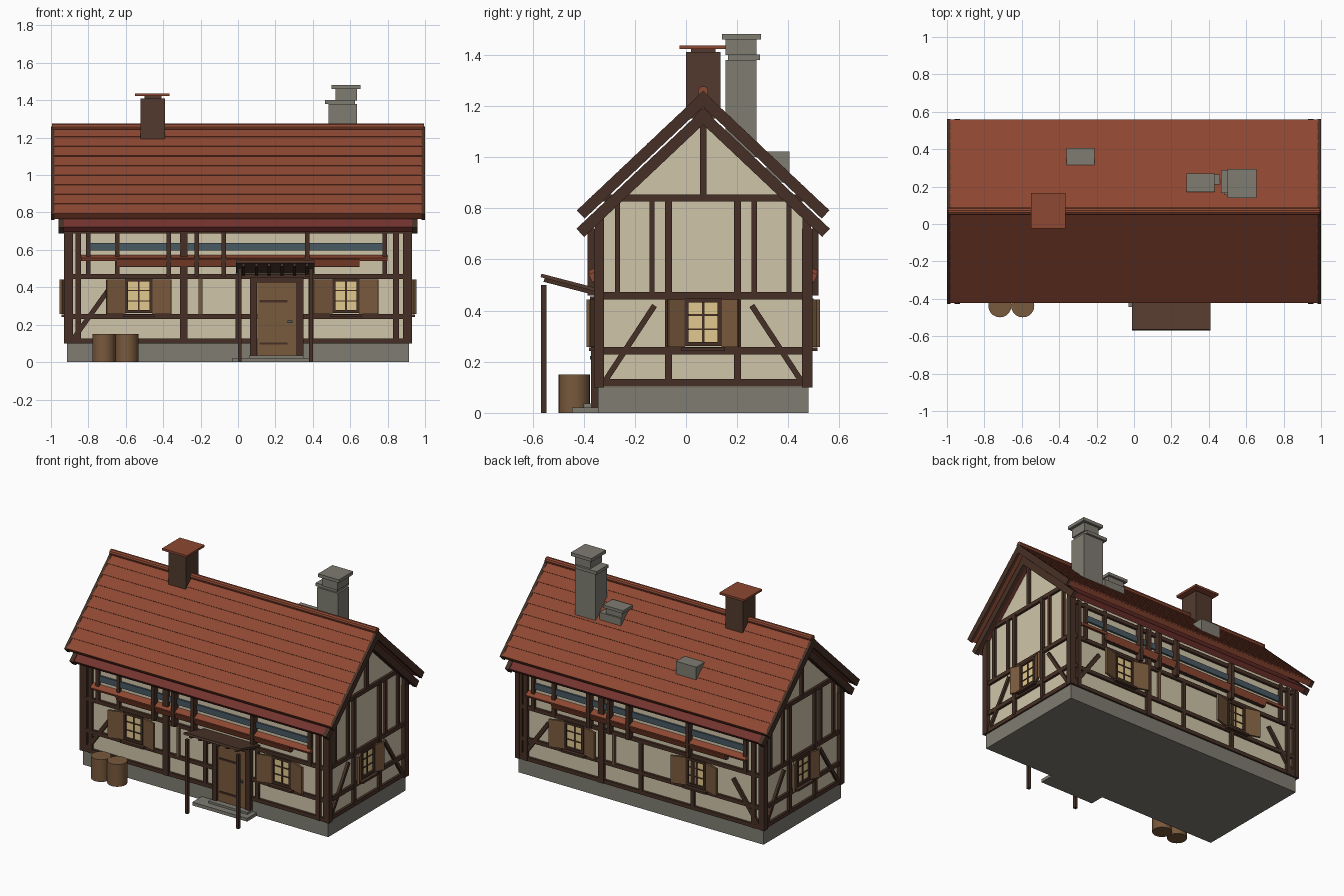
import bpy, bmesh, math
from mathutils import Matrix, Vector

cube = bpy.data.objects.get("Cube")
if cube:
    bpy.data.objects.remove(cube, do_unlink=True)


def material(name, rgb):
    m = bpy.data.materials.new(name)
    m.use_nodes = True
    m.diffuse_color = (*rgb, 1)
    m.node_tree.nodes["Principled BSDF"].inputs["Base Color"].default_value = (*rgb, 1)
    return m


TILE = material("red tile", (.27, .065, .032))
EAVE = material("dark red", (.17, .034, .028))
TIMBER = material("dark timber", (.062, .03, .019))
PLASTER = material("cream plaster", (.63, .56, .4))
STONE = material("grey stone", (.21, .2, .165))
WOOD = material("brown wood", (.19, .1, .045))
GLASS = material("warm glass", (.75, .58, .27))
SLATE = material("slate blue", (.065, .1, .125))
BROWN = material("dark brown", (.085, .042, .027))

YC = .067                      # ridge line
SLOPE = math.atan(.944)
ONE = Matrix.Identity(4)
parts = {}


def part(name, mat):
    """One mesh per named part; boxes are collected into it."""
    if name not in parts:
        parts[name] = (bmesh.new(), mat)
    return parts[name][0]


def box(name, mat, frame, center, size, turn=ONE):
    m = frame @ Matrix.Translation(center) @ turn @ Matrix.Diagonal((*size, 1))
    bmesh.ops.create_cube(part(name, mat), size=1, matrix=m)


def span(name, mat, lo, hi):
    lo, hi = Vector(lo), Vector(hi)
    box(name, mat, ONE, (lo + hi) / 2, hi - lo)


def frame(origin, u, v, w):
    m = Matrix((u, v, w)).transposed().to_4x4()
    m.translation = origin
    return m


# Wall frames: across, up, outward
FRONT = frame((0, -.34, 0), (1, 0, 0), (0, 0, 1), (0, -1, 0))
BACK = frame((0, .474, 0), (-1, 0, 0), (0, 0, 1), (0, 1, 0))
RIGHT = frame((.905, YC, 0), (0, 1, 0), (0, 0, 1), (1, 0, 0))
LEFT = frame((-.905, YC, 0), (0, -1, 0), (0, 0, 1), (-1, 0, 0))


def beam(name, wall, a, b, w=.026, d=.016):
    """Timber between two wall points."""
    a, b = Vector(a), Vector(b)
    turn = Matrix.Rotation(math.atan2(b.y - a.y, b.x - a.x), 4, 'Z')
    box(name, TIMBER, wall, (*((a + b) / 2), 0), ((b - a).length, w, 2 * d), turn)


def window(name, wall, u, shutter, z=.355, w=.13, h=.17):
    box(name + "_pane", GLASS, wall, (u, z, .008), (w, h, .008))
    for s in (-1, 1):
        box(name + "_frame", TIMBER, wall, (u + s * w / 2, z, .01), (.016, h + .016, .03))
        box(name + "_frame", TIMBER, wall, (u, z + s * h / 2, .01), (w, .016, .03))
        box(name + "_frame", TIMBER, wall, (u, z + s * .028, .012), (w, .007, .008))
        # Shutters stand slightly open
        turn = Matrix.Rotation(-s * math.atan2(.03, shutter), 4, 'Y')
        box(name + "_shutters", WOOD, wall, (u + s * (w / 2 + .008 + shutter / 2), z - .005, .028),
            (shutter * 1.04, .185, .014), turn)
    box(name + "_frame", TIMBER, wall, (u, z, .012), (.009, h, .01))
    box(name + "_sill", TIMBER, wall, (u, z - .107, .02), (w + .04, .014, .04))


# Foundation and plaster body with gables
span("foundation", STONE, (-.915, -.345, 0), (.915, .479, .1))
bm = part("plaster_walls", PLASTER)
outline = [(-.407, .09), (.407, .09), (.407, .75), (0, 1.14), (-.407, .75)]
face = bm.faces.new([bm.verts.new((-.905, YC + y, z)) for y, z in outline])
ext = bmesh.ops.extrude_face_region(bm, geom=[face])
bmesh.ops.translate(bm, vec=(1.81, 0, 0),
                    verts=[v for v in ext["geom"] if isinstance(v, bmesh.types.BMVert)])

# Long wall framing
for label, wall in (("front", FRONT), ("back", BACK)):
    n = label + "_timbers"
    for z in (.113, .243, .458, .70):
        beam(n, wall, (-.92, z), (.92, z))
    for u in (-.915, -.855, -.29, .845, .915):
        beam(n, wall, (u, .1), (u, .72), .03 if u != -.29 else .04, .02)
    for u in (-.8, -.645, -.37, -.22, -.075, .37, .785):
        beam(n, wall, (u, .458), (u, .72), .024, .045 if -.4 < u < .4 else .02)
    for u in (0, .39):
        beam(n, wall, (u, .1), (u, .46))
    beam(n, wall, (-.88, .125), (-.69, .39))
    box(label + "_band", SLATE, wall, (0, .617, .008), (1.58, .04, .012))
    tilt = Matrix.Rotation(.4, 4, 'X')
    box(label + "_ledge", TILE, wall, (-.02, .557, .018), (1.64, .016, .045), tilt)
    box(label + "_ledge", TILE, wall, (0, .537, .022), (1.3, .04, .03), tilt)
    box(label + "_lintel", TIMBER, wall, (0, .515, .012), (1.3, .012, .03))
    box(label + "_plank", WOOD, wall, (-.2, .35, .006), (.02, .2, .02))
beam("back_timbers", BACK, (.88, .125), (.69, .39))
for u in (-.53, .577):
    window("front_window", FRONT, u, .1)
for u in (-.49, .42):
    window("back_window", BACK, u, .1)

# Gable wall framing
for label, wall in (("right", RIGHT), ("left", LEFT)):
    n = label + "_timbers"
    for z in (.118, .243, .458, .84):
        beam(n, wall, (-.42, z), (.42, z), .028)
    beam(n, wall, (0, .85), (0, 1.16), .026)
    for s in (-1, 1):
        beam(n, wall, (s * .405, .1), (s * .405, .78), .034, .022)
        beam(n, wall, (s * .135, .118), (s * .135, .84), .027, .02)
        for u in (.2, .335):
            beam(n, wall, (s * u, .458), (s * u, .84), .02)
        beam(n, wall, (s * .38, .13), (s * .19, .42), .022)
    window(label + "_window", wall, 0, .066)

# Roof: upper tiled slab, lower eave slab, tile courses, verge boards
COURSES, LENGTH = 9, .672
for s in (-1, 1):
    down = Vector((0, s * math.cos(SLOPE), -math.sin(SLOPE)))
    normal = Vector((0, s * math.sin(SLOPE), math.cos(SLOPE)))
    upper = frame((0, YC, 1.255), (1, 0, 0), down, normal)
    lower = frame((0, YC, 1.185), (1, 0, 0), down, normal)
    box("roof", TILE, upper, (0, LENGTH / 2, -.022), (1.97, LENGTH, .032))
    box("eave_roof", EAVE, lower, (0, LENGTH / 2, -.02), (1.87, LENGTH, .036))
    step = LENGTH / COURSES
    for i in range(COURSES):
        box("roof_tiles", TILE, upper, (0, (i + .5) * step, -.003), (1.97, step, .008),
            Matrix.Rotation(.05, 4, 'X'))
    for e in (-1, 1):
        box("verge_boards", TIMBER, upper, (e * .99, LENGTH / 2, -.02), (.02, LENGTH + .01, .044))
        box("lower_verge_boards", TIMBER, lower, (e * .945, LENGTH / 2, -.02), (.03, LENGTH + .015, .044))


def cylinder(name, mat, r, h, m, sides):
    bmesh.ops.create_cone(part(name, mat), cap_ends=True, segments=sides,
                          radius1=r, radius2=r, depth=h, matrix=m)


# Ridge tiles
along_x = Matrix.Rotation(math.pi / 2, 4, 'Y')
cylinder("ridge", TILE, .02, 1.99, Matrix.Translation((0, YC, 1.258)) @ along_x, 10)
cylinder("lower_ridge", EAVE, .018, 1.9, Matrix.Translation((0, YC, 1.185)) @ along_x, 10)

# Brown chimney
span("brown_chimney", BROWN, (-.52, 0, 1.15), (-.39, .135, 1.41))
span("brown_chimney_neck", BROWN, (-.5, .02, 1.41), (-.41, .115, 1.425))
span("brown_chimney_cap", TILE, (-.55, -.025, 1.422), (-.365, .165, 1.436))

# Stone chimney and roof vents
span("stone_chimney", STONE, (.483, .155, 1.0), (.637, .275, 1.38))
span("stone_chimney_ledge", STONE, (.465, .165, 1.38), (.625, .29, 1.402))
span("stone_chimney_top", STONE, (.52, .155, 1.4), (.635, .275, 1.46))
span("stone_chimney_cap", STONE, (.5, .14, 1.46), (.655, .293, 1.482))
span("stepped_vent", STONE, (.3, .18, 1.03), (.42, .255, 1.162))
span("stepped_vent_cap", STONE, (.28, .17, 1.16), (.43, .27, 1.18))
span("stepped_vent_base", STONE, (.3, .18, 1.03), (.46, .265, 1.12))
span("box_vent", STONE, (-.36, .315, .9), (-.21, .405, 1.022))

# Door
box("door", WOOD, FRONT, (.208, .225, .012), (.21, .41, .02))
for u in (.083, .332):
    box("door_frame", TIMBER, FRONT, (u, .23, .012), (.036, .43, .04))
box("door_frame", TIMBER, FRONT, (.208, .44, .014), (.285, .03, .044))
for z in (.1, .325):
    box("door_hinges", TIMBER, FRONT, (.19, z, .024), (.15, .012, .008))
box("door_handle", SLATE, FRONT, (.278, .215, .028), (.028, .014, .014))

# Steps and porch
span("lower_step", STONE, (-.03, -.445, 0), (.38, -.34, .022))
span("upper_step", STONE, (.06, -.4, .02), (.35, -.34, .036))
tilt = Matrix.Rotation(-.255, 4, 'X')
box("porch_roof", BROWN, FRONT, (.2, .509, .118), (.42, .014, .225), tilt)
for i in range(6):
    box("porch_rafters", TIMBER, FRONT, (.03 + i * .068, .495, .118), (.016, .016, .2), tilt)
for u in (.01, .39):
    box("porch_posts", TIMBER, FRONT, (u, .25, .216), (.02, .5, .02))

# Barrels
for x in (-.717, -.595):
    cylinder("barrels", WOOD, .062, .15, Matrix.Translation((x, -.437, .075)), 20)

# Turn collected parts into objects
for name, (bm, mat) in parts.items():
    bmesh.ops.recalc_face_normals(bm, faces=bm.faces)
    mesh = bpy.data.meshes.new(name)
    bm.to_mesh(mesh)
    bm.free()
    mesh.materials.append(mat)
    obj = bpy.data.objects.new(name, mesh)
    bpy.context.collection.objects.link(obj)
    if name in ("barrels", "ridge", "lower_ridge"):
        bpy.context.view_layer.objects.active = obj
        obj.select_set(True)
        bpy.ops.object.shade_smooth_by_angle()
        obj.select_set(False)
